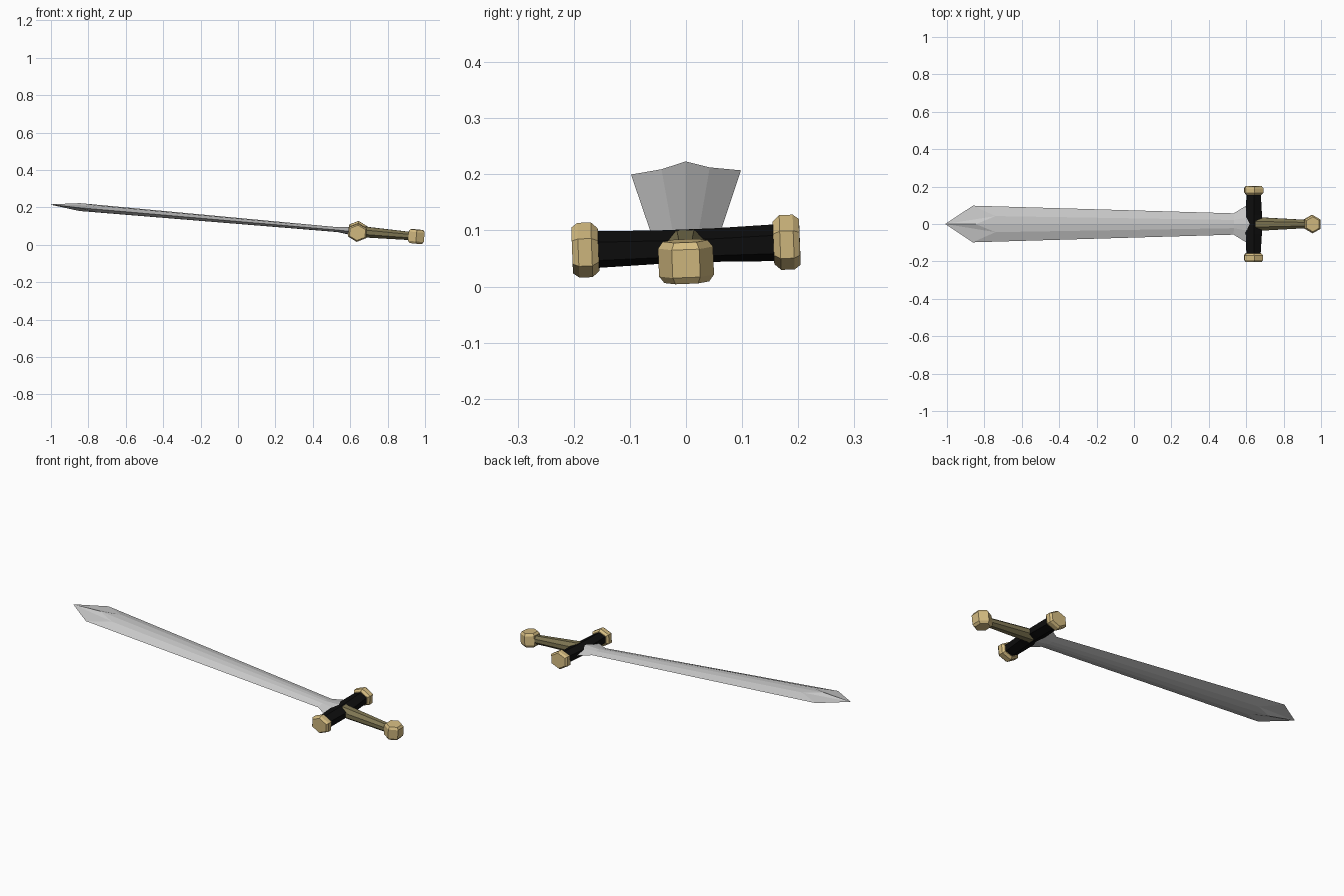
import bpy, bmesh, math
from mathutils import Matrix, Vector

if "Cube" in bpy.data.objects:
    bpy.data.objects.remove(bpy.data.objects["Cube"])

# whole sword leans and rolls a little
LEAN = (Matrix.Translation((0, 0, 0.128)) @ Matrix.Rotation(math.radians(5), 4, 'Y')
        @ Matrix.Rotation(math.radians(2.2), 4, 'X'))


def material(name, rgb):
    m = bpy.data.materials.new(name)
    m.diffuse_color = (*rgb, 1)
    m.use_nodes = True
    m.node_tree.nodes["Principled BSDF"].inputs["Base Color"].default_value = m.diffuse_color
    return m


steel = material("steel", (0.60, 0.60, 0.60))
gold = material("gold", (0.66, 0.50, 0.22))
black = material("black", (0.004, 0.004, 0.004))
olive = material("olive_grip", (0.21, 0.18, 0.085))


def skin(name, rings, mat):
    """Join equal-length rings of points; a one-point ring makes a tip."""
    bm = bmesh.new()
    vs = [[bm.verts.new(LEAN @ Vector(p)) for p in r] for r in rings]
    for a, b in zip(vs, vs[1:]):
        n = max(len(a), len(b))
        for i in range(n):
            j = (i + 1) % n
            if len(a) == 1:
                bm.faces.new((a[0], b[i], b[j]))
            else:
                bm.faces.new((a[i], a[j], b[j], b[i]))
    for end in (vs[0], vs[-1]):
        if len(end) > 2:
            bm.faces.new(end)
    bmesh.ops.recalc_face_normals(bm, faces=bm.faces)
    me = bpy.data.meshes.new(name)
    bm.to_mesh(me)
    bm.free()
    me.materials.append(mat)
    ob = bpy.data.objects.new(name, me)
    bpy.context.collection.objects.link(ob)
    return ob


def lathe(name, profile, axis, centre, mat, sides=6, start=90.0):
    """Profile rows: distance along axis, radius a, radius b."""
    rings = []
    for t, ra, rb in profile:
        ring = []
        for i in range(sides):
            ang = math.radians(start + 360 * i / sides)
            a, b = ra * math.cos(ang), rb * math.sin(ang)
            p = {'x': (t, a, b), 'y': (a, t, b), 'z': (a, b, t)}[axis]
            ring.append(Vector(p) + Vector(centre))
        rings.append(ring)
    return skin(name, rings, mat)


# blade: eight-point section (edge, shoulder ridge, centre ridge)
def section(xe, xr, xc, w, r, h, k=0.75):
    return [(xe, w, 0), (xr, r, h * k), (xc, 0, h), (xr, -r, h * k),
            (xe, -w, 0), (xr, -r, -h * k), (xc, 0, -h), (xr, r, -h * k)]


skin("blade", [[(-1.013, 0, 0)],
               section(-0.865, -0.745, -0.85, 0.098, 0.043, 0.021, 0.85),
               section(0.535, 0.535, 0.535, 0.057, 0.022, 0.013),
               section(0.605, 0.605, 0.605, 0.100, 0.035, 0.022),
               section(0.64, 0.64, 0.64, 0.100, 0.035, 0.022)], steel)

# crossguard
G = (0.642, 0, 0)
lathe("crossguard", [(-0.165, 0.042, 0.033), (-0.05, 0.050, 0.030),
                     (0.05, 0.050, 0.030), (0.165, 0.042, 0.033)], 'y', G, black)
for side, label in ((-1, "front"), (1, "back")):
    lathe("guard_cap_" + label,
          [(side * 0.156, 0.046, 0.038), (side * 0.168, 0.057, 0.049),
           (side * 0.192, 0.057, 0.049), (side * 0.203, 0.048, 0.041)], 'y', G, gold)

# grip
lathe("grip", [(0.65, 0.040, 0.032), (0.94, 0.023, 0.023)], 'x', (0, 0, 0),
      olive, sides=8, start=22.5)

# pommel: upright hexagonal nut
lathe("pommel", [(-0.037, 0.039, 0.040), (-0.025, 0.049, 0.049),
                 (0.025, 0.049, 0.049), (0.037, 0.039, 0.040)], 'z',
      (0.957, 0, 0), gold)
